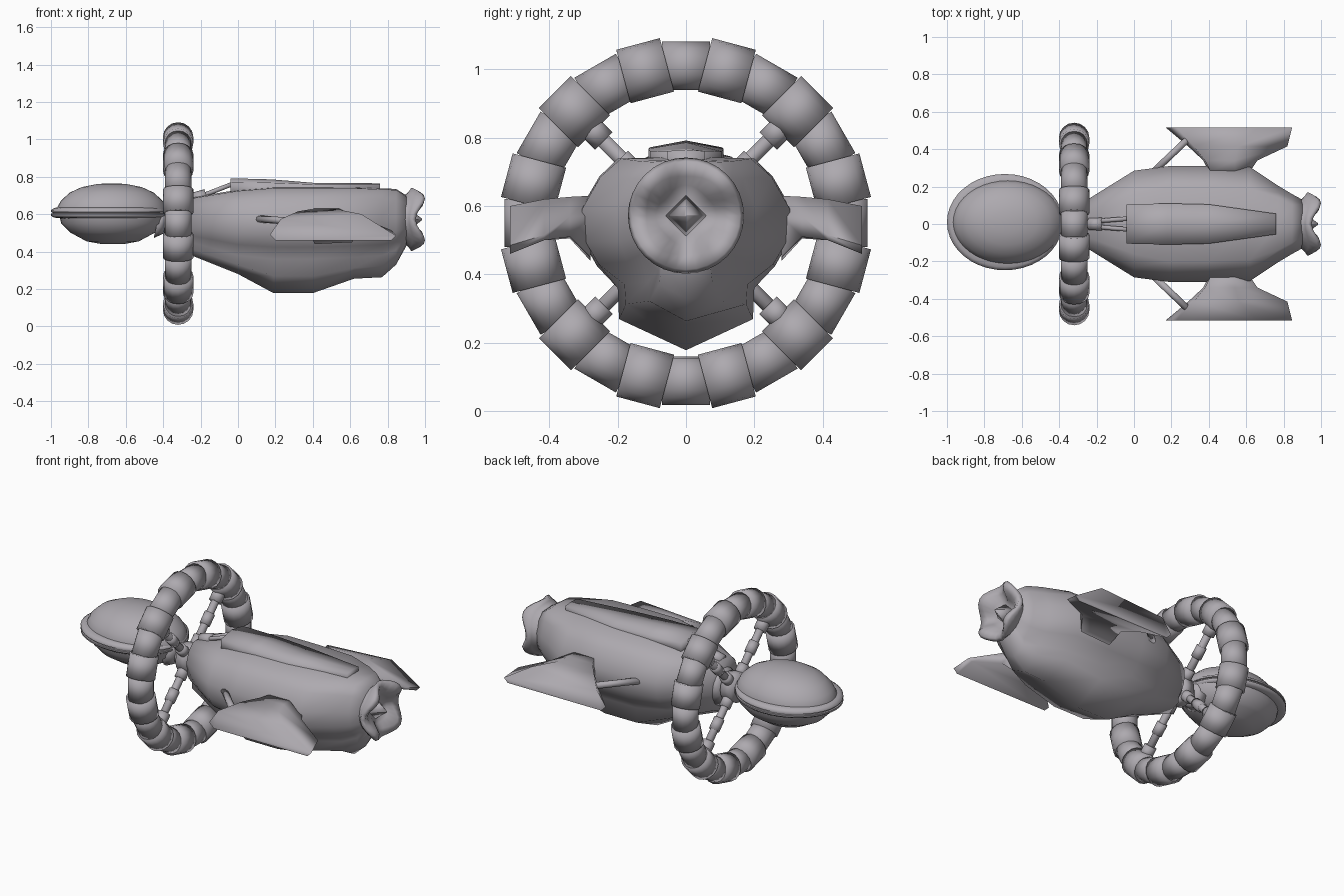
import bpy, bmesh, math
from mathutils import Vector

# Dark hull paint shared by every part
paint = bpy.data.materials.new("hull_grey")
paint.diffuse_color = (0.42, 0.40, 0.43, 1)

def finish(ob, angle=180):
    bpy.ops.object.select_all(action='DESELECT')
    ob.select_set(True)
    bpy.context.view_layer.objects.active = ob
    bpy.ops.object.shade_smooth_by_angle(angle=math.radians(angle))
    ob.data.materials.append(paint)
    return ob

def loft(name, sections, angle=180):
    """Skin a list of equal-length closed sections and cap both ends."""
    bm = bmesh.new()
    rings = [[bm.verts.new(p) for p in s] for s in sections]
    n = len(rings[0])
    for a, b in zip(rings, rings[1:]):
        for i in range(n):
            bm.faces.new((a[i], a[(i + 1) % n], b[(i + 1) % n], b[i]))
    bm.faces.new(rings[0])
    bm.faces.new(rings[-1])
    bmesh.ops.remove_doubles(bm, verts=bm.verts, dist=0.0005)
    bmesh.ops.recalc_face_normals(bm, faces=bm.faces)
    me = bpy.data.meshes.new(name)
    bm.to_mesh(me)
    bm.free()
    ob = bpy.data.objects.new(name, me)
    bpy.context.collection.objects.link(ob)
    return finish(ob, angle)

def rod(name, a, b, r, sides=12, r2=None):
    a, b = Vector(a), Vector(b)
    d = b - a
    bpy.ops.mesh.primitive_cone_add(vertices=sides, radius1=r, radius2=r2 or r,
                                    depth=d.length, location=(a + b) / 2,
                                    rotation=d.to_track_quat('Z', 'Y').to_euler())
    ob = bpy.context.object
    ob.name = name
    return finish(ob)

def lathe_z(name, cx, cy, profile, sy, n=40):
    return loft(name, [[(cx + r * math.cos(2 * math.pi * i / n),
                         cy + sy * r * math.sin(2 * math.pi * i / n), z)
                        for i in range(n)] for r, z in profile], 60)

# Main hull: x, half width, top z, top half width, keel half width, keel z, bottom z
def hull_section(x, w, top, tw, kw, kz, bot):
    mid = 0.56
    half = [(tw, top - 0.006), (w * 0.82, mid + (top - mid) * 0.68), (w, mid + 0.03),
            (w * 0.96, mid - (mid - kz) * 0.35), (w * 0.84, mid - (mid - kz) * 0.68),
            (kw, kz), (kw * 0.98, bot + (kz - bot) * 0.5)]
    pts = [(0, top)] + half + [(0, bot)] + [(-y, z) for y, z in reversed(half)]
    return [(x, y, z) for y, z in pts]

loft("hull", [hull_section(*s) for s in (
    (-0.25, 0.13, 0.69, 0.07, 0.08, 0.45, 0.38),
    (0.00, 0.285, 0.73, 0.16, 0.16, 0.38, 0.28),
    (0.19, 0.31, 0.745, 0.20, 0.20, 0.36, 0.178),
    (0.40, 0.31, 0.745, 0.20, 0.20, 0.36, 0.178),
    (0.62, 0.305, 0.745, 0.19, 0.18, 0.37, 0.255),
    (0.77, 0.205, 0.738, 0.14, 0.11, 0.38, 0.263),
    (0.845, 0.16, 0.735, 0.10, 0.08, 0.41, 0.33),
    (0.90, 0.13, 0.70, 0.07, 0.07, 0.46, 0.43))])

# Dorsal spine housing
loft("dorsal_housing", [[(x, -w, 0.70), (x, -w, z - e), (x, 0, z),
                         (x, w, z - e), (x, w, 0.70)] for x, w, z, e in (
    (-0.04, 0.105, 0.792, 0.02), (0.18, 0.11, 0.786, 0.018),
    (0.40, 0.105, 0.768, 0.008), (0.76, 0.055, 0.765, 0.004))])
for s in (1, -1):
    rod("dorsal_strut", (-0.24, s * 0.012, 0.68), (-0.02, s * 0.03, 0.765), 0.012, 8)
rod("dorsal_strut_base", (-0.24, 0, 0.68), (-0.17, 0, 0.70), 0.035, 8)

# Side wings: six-point outline lofted outward
wing = (
    (0.28, (0.40, 0.55), (0.41, 0.63), (0.54, 0.63), (0.62, 0.57), (0.61, 0.45), (0.41, 0.44)),
    (0.34, (0.37, 0.57), (0.38, 0.625), (0.54, 0.627), (0.66, 0.57), (0.65, 0.51), (0.38, 0.505)),
    (0.415, (0.29, 0.54), (0.32, 0.615), (0.56, 0.62), (0.82, 0.515), (0.80, 0.50), (0.31, 0.50)),
    (0.515, (0.17, 0.49), (0.23, 0.575), (0.66, 0.60), (0.845, 0.485), (0.82, 0.46), (0.20, 0.46)))
for s in (1, -1):
    loft("side_wing", [[(x, s * r[0], z) for x, z in r[1:]] for r in wing], 100)
    rod("wing_strut", (0.11, s * 0.285, 0.575), (0.31, s * 0.475, 0.56), 0.019, 10)

# Engine nozzle with four-lobed bell and pointed core
def bell(x, r, wave, pinch, n=32):
    out = []
    for i in range(n):
        t = 2 * math.pi * i / n
        c = math.cos(4 * t)
        out.append((x - wave * c, r * (1 - pinch * c) * math.cos(t),
                    0.572 + r * (1 - pinch * c) * math.sin(t)))
    return out
loft("engine_nozzle", [bell(*b) for b in (
    (0.84, 0.15, 0, 0), (0.89, 0.128, 0, 0), (0.925, 0.152, 0.01, 0),
    (0.955, 0.17, 0.028, 0), (0.975, 0.158, 0.025, 0.0), (0.965, 0.12, 0.028, 0.04),
    (0.93, 0.085, 0.012, -0.05), (0.91, 0.055, 0, 0))])
loft("engine_core", [[(x, r * math.cos(k * math.pi / 2), 0.572 + r * math.sin(k * math.pi / 2))
                      for k in range(4)] for x, r in ((0.90, 0.068), (0.985, 0.003))])

# Command saucer: dome, grooved rim, flattened belly
lathe_z("saucer_dome", -0.675, 0.01, ((0.295, 0.61), (0.292, 0.635), (0.272, 0.672), (0.225, 0.715),
        (0.16, 0.745), (0.08, 0.761), (0.02, 0.765)), 0.76)
lathe_z("saucer_rim", -0.69, 0.01, ((0.26, 0.578), (0.295, 0.582), (0.31, 0.592), (0.31, 0.602),
        (0.302, 0.604), (0.302, 0.610), (0.31, 0.612), (0.31, 0.622), (0.29, 0.634), (0.26, 0.637)), 0.83)
lathe_z("saucer_belly", -0.67, 0.01, ((0.285, 0.59), (0.275, 0.55), (0.225, 0.50), (0.205, 0.49),
        (0.14, 0.455), (0.07, 0.442), (0.02, 0.44)), 0.80)

# Neck and hub joining saucer, wheel and hull
C = Vector((-0.32, 0, 0.55))
rod("neck", (-0.48, 0, 0.555), (-0.22, 0, 0.55), 0.05, 16)
rod("hub", (-0.355, 0, 0.547), (-0.285, 0, 0.547), 0.085, 16)
rod("hull_collar", (-0.285, 0, 0.545), (-0.24, 0, 0.54), 0.07, 16, 0.12)
rod("saucer_collar", (-0.43, 0, 0.565), (-0.385, 0, 0.555), 0.095, 16, 0.06)

# Habitat wheel: alternating wide and narrow tube segments
for k in range(24):
    t = math.radians(15 * k)
    out = Vector((0, math.sin(t), math.cos(t)))
    tan = Vector((0, math.cos(t), -math.sin(t)))
    wide = k % 2 == 1
    c = C + out * (0.462 if wide else 0.461)
    h = tan * (0.066 if wide else 0.07)
    rod("wheel_module" if wide else "wheel_link", c - h, c + h, 0.081 if wide else 0.071, 16)

# Four diagonal spokes with collars
for k in range(4):
    t = math.radians(45 + 90 * k)
    d = Vector((0, math.sin(t), math.cos(t)))
    rod("spoke", C, C + d * 0.42, 0.022, 12)
    for a, b, r in ((0.06, 0.13, 0.032), (0.2, 0.27, 0.03), (0.34, 0.41, 0.036)):
        rod("spoke_collar", C + d * a, C + d * b, r, 12)
